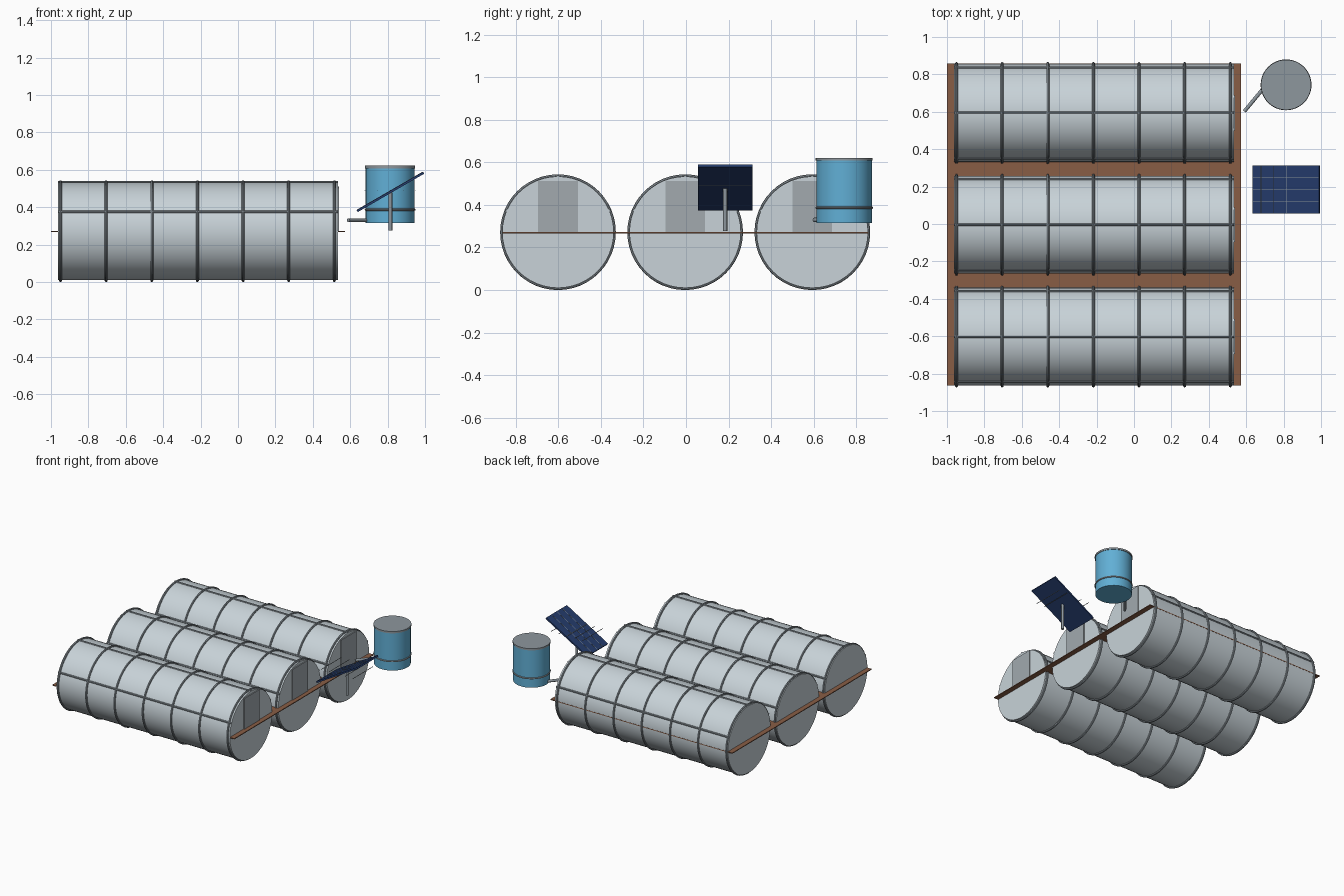
import bpy, math
from mathutils import Vector, Matrix

if "Cube" in bpy.data.objects:
    bpy.data.objects.remove(bpy.data.objects["Cube"])


def mat(name, rgb):
    m = bpy.data.materials.new(name)
    m.diffuse_color = (*rgb, 1)
    m.use_nodes = True
    m.node_tree.nodes["Principled BSDF"].inputs["Base Color"].default_value = m.diffuse_color
    return m


SHELL = mat("pale shell", (0.58, 0.65, 0.69))
STEEL = mat("grey steel", (0.27, 0.31, 0.34))
DOOR = mat("door grey", (0.36, 0.40, 0.43))
EARTH = mat("brown earth", (0.25, 0.11, 0.06))
BLUE = mat("tank blue", (0.12, 0.43, 0.67))
NAVY = mat("panel navy", (0.018, 0.045, 0.15))


def finish(name, m, smooth=True):
    o = bpy.context.object
    o.name = name
    o.data.materials.append(m)
    if smooth:
        bpy.ops.object.shade_smooth_by_angle(angle=math.radians(35))
    return o


def rod(name, a, b, r, m, n=12):
    a, b = Vector(a), Vector(b)
    d = b - a
    bpy.ops.mesh.primitive_cylinder_add(
        vertices=n, radius=r, depth=d.length, location=(a + b) / 2,
        rotation=d.to_track_quat('Z', 'Y').to_euler())
    return finish(name, m)


def box(name, loc, size, m, rot=(0, 0, 0)):
    bpy.ops.mesh.primitive_cube_add(size=1, location=loc, rotation=rot)
    bpy.context.object.scale = size
    return finish(name, m, False)


def ring(name, loc, major, minor, m, rot=(0, 0, 0)):
    bpy.ops.mesh.primitive_torus_add(
        major_segments=48, minor_segments=8, major_radius=major,
        minor_radius=minor, location=loc, rotation=rot)
    return finish(name, m)


X0, X1, ZC, R = -0.962, 0.534, 0.272, 0.262

# ground sheet at mid height of the tunnels
box("ground_sheet", (-0.214, -0.003, ZC - 0.002), (1.572, 1.72, 0.006), EARTH)

# three tunnels: shell, hoops, lengthwise bars and door
for i, yc in enumerate((-0.602, -0.004, 0.594), 1):
    rod(f"tunnel_shell_{i}", (X0, yc, ZC), (X1, yc, ZC), R, SHELL, 48)
    for k in range(7):
        ring(f"tunnel_{i}_hoop_{k + 1}", (-0.949 + k * 0.244, yc, ZC),
             R + 0.002, 0.008, STEEL, (0, math.pi / 2, 0))
    for k, deg in enumerate((23, 90, 157), 1):
        a = math.radians(deg)
        y, z = yc + R * math.cos(a), ZC + R * math.sin(a)
        rod(f"tunnel_{i}_bar_{k}", (X0, y, z), (X1, y, z), 0.007, STEEL, 8)
    box(f"tunnel_{i}_door", (X1 + 0.002, yc, ZC + 0.12),
        (0.01, 0.187, 0.24), DOOR)

# water tank with lid, hoops and outlet pipe
TX, TY = 0.813, 0.744
rod("tank_body", (TX, TY, 0.315), (TX, TY, 0.612), 0.13, BLUE, 48)
rod("tank_lid", (TX, TY, 0.608), (TX, TY, 0.622), 0.134, STEEL, 48)
ring("tank_hoop", (TX, TY, 0.387), 0.13, 0.006, STEEL)
rod("tank_pipe", (0.59, 0.602, 0.33), (0.70, 0.735, 0.33), 0.01, STEEL)

# tilted solar panel on a post
PX, PY, PZ = 0.815, 0.184, 0.482
TILT = -math.radians(30)
rod("panel_post", (PX, PY, 0.277), (PX, PY, PZ - 0.004), 0.01, STEEL)
box("solar_panel", (PX, PY, PZ), (0.41, 0.256, 0.012), NAVY, (0, TILT, 0))

# panel grid: sloped strips, and level wires across
turn = Matrix.Rotation(TILT, 3, 'Y')
for k in (-1, 0, 1):
    p = Vector((PX, PY, PZ)) + turn @ Vector((0, k * 0.064, 0.0065))
    box(f"panel_strip_{k + 2}", p, (0.405, 0.003, 0.002), STEEL, (0, TILT, 0))
for k in range(-2, 3):
    box(f"panel_wire_{k + 3}", (PX + k * 0.068, PY, PZ + 0.008),
        (0.003, 0.25, 0.003), STEEL)
